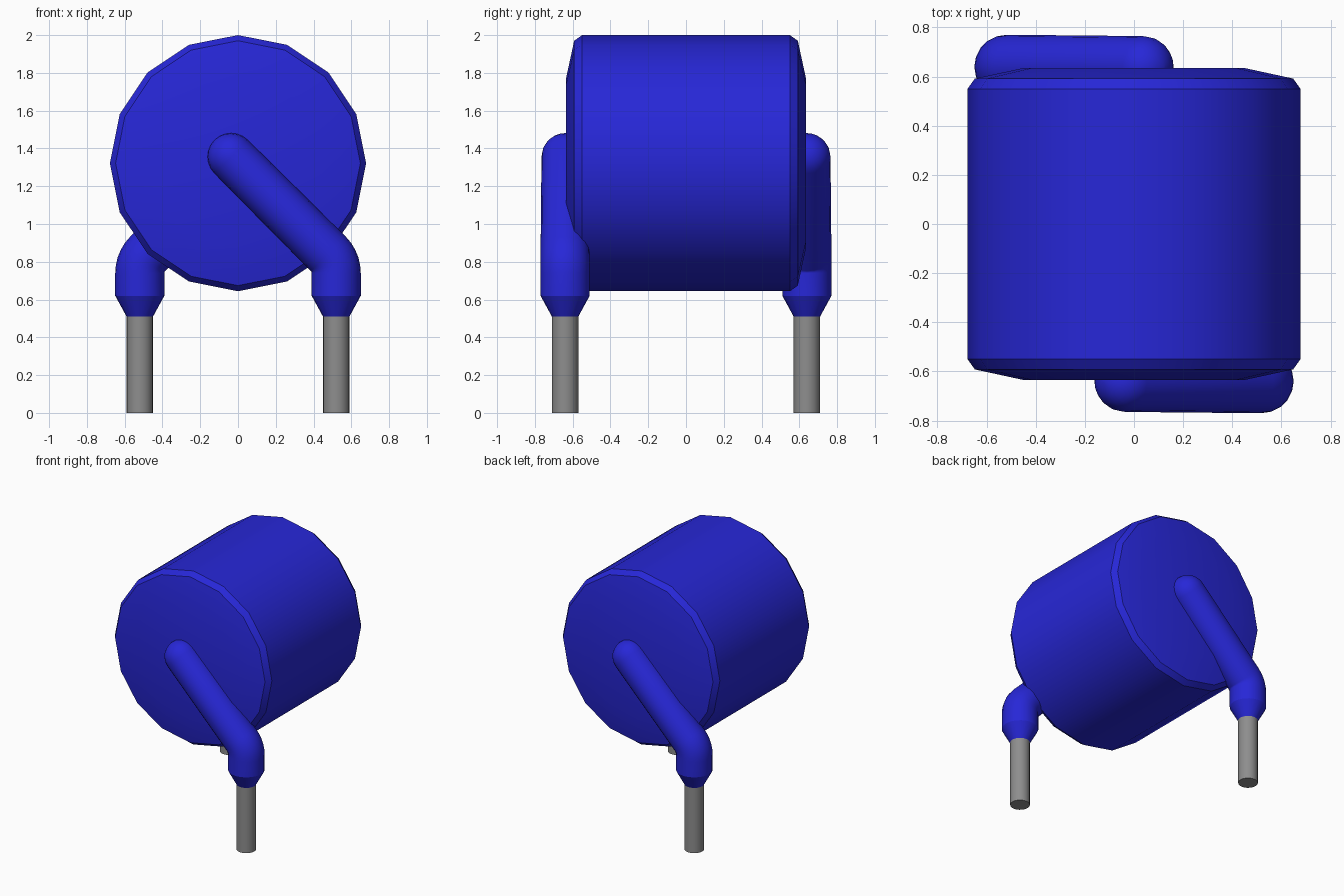
import bpy, bmesh, math
from mathutils import Vector

cube = bpy.data.objects.get("Cube")
if cube:
    bpy.data.objects.remove(cube, do_unlink=True)


def make_material(name, color, roughness):
    m = bpy.data.materials.new(name)
    m.use_nodes = True
    m.diffuse_color = (*color, 1)
    bsdf = m.node_tree.nodes["Principled BSDF"]
    bsdf.inputs["Base Color"].default_value = (*color, 1)
    bsdf.inputs["Roughness"].default_value = roughness
    return m


BLUE = make_material("blue coating", (0.02, 0.02, 0.68), 0.5)
GREY = make_material("grey metal", (0.27, 0.27, 0.27), 0.5)


def sweep(name, stations, sides, material, smooth_angle):
    """Skin circular rings; each station is (centre, side axis, up axis, radius)."""
    bm = bmesh.new()
    rings = []
    for c, u, v, r in stations:
        rings.append([bm.verts.new(Vector(c) + r * (math.cos(t) * Vector(u) + math.sin(t) * Vector(v)))
                      for t in (2 * math.pi * i / sides for i in range(sides))])
    for a, b in zip(rings, rings[1:]):
        for i in range(sides):
            j = (i + 1) % sides
            bm.faces.new((a[i], a[j], b[j], b[i]))
    bm.faces.new(rings[0][::-1])
    bm.faces.new(rings[-1])
    bmesh.ops.recalc_face_normals(bm, faces=bm.faces)
    mesh = bpy.data.meshes.new(name)
    bm.to_mesh(mesh)
    bm.free()
    mesh.materials.append(material)
    ob = bpy.data.objects.new(name, mesh)
    bpy.context.collection.objects.link(ob)
    bpy.ops.object.select_all(action='DESELECT')
    ob.select_set(True)
    bpy.context.view_layer.objects.active = ob
    bpy.ops.object.shade_smooth_by_angle(angle=math.radians(smooth_angle))
    return ob


# Sixteen-sided drum with chamfered rims and slightly domed ends
half = [(0.55, 0.678), (0.592, 0.648), (0.635, 0.45)]
profile = [(-y, r) for y, r in reversed(half)] + half
sweep("drum_body", [((0, y, 1.322), (1, 0, 0), (0, 0, 1), r) for y, r in profile],
      16, BLUE, 25)

# Coated lead path: (x, z, heading in degrees, radius)
LEG_X, LEG_Y, R, BEND = 0.52, 0.64, 0.13, 0.145
path = [(LEG_X, 0.51, 90, 0.07), (LEG_X, 0.62, 90, R)]
for deg in range(0, 46, 9):
    a = math.radians(deg)
    path.append((LEG_X - BEND + BEND * math.cos(a), 0.74 + BEND * math.sin(a), 90 + deg, R))
# Rounded upper end
for deg in (0, 15, 30, 45, 60, 75, 88):
    a = math.radians(deg)
    d = 0.125 * math.sin(a) * math.sqrt(0.5)
    path.append((-0.036 - d, 1.356 + d, 135, 0.125 * math.cos(a)))

# Front and back leads are half-turn copies of each other
for label, s in (("front", 1), ("back", -1)):
    stations = []
    for x, z, heading, r in path:
        h = math.radians(heading)
        stations.append(((s * x, -s * LEG_Y, z),
                         (s * math.sin(h), 0, -math.cos(h)), (0, s, 0), r))
    sweep(label + "_lead_coating", stations, 20, BLUE, 28)
    pin = [((s * LEG_X, -s * LEG_Y, z), (1, 0, 0), (0, 1, 0), 0.07) for z in (0, 0.53)]
    sweep(label + "_pin", pin, 20, GREY, 30)
